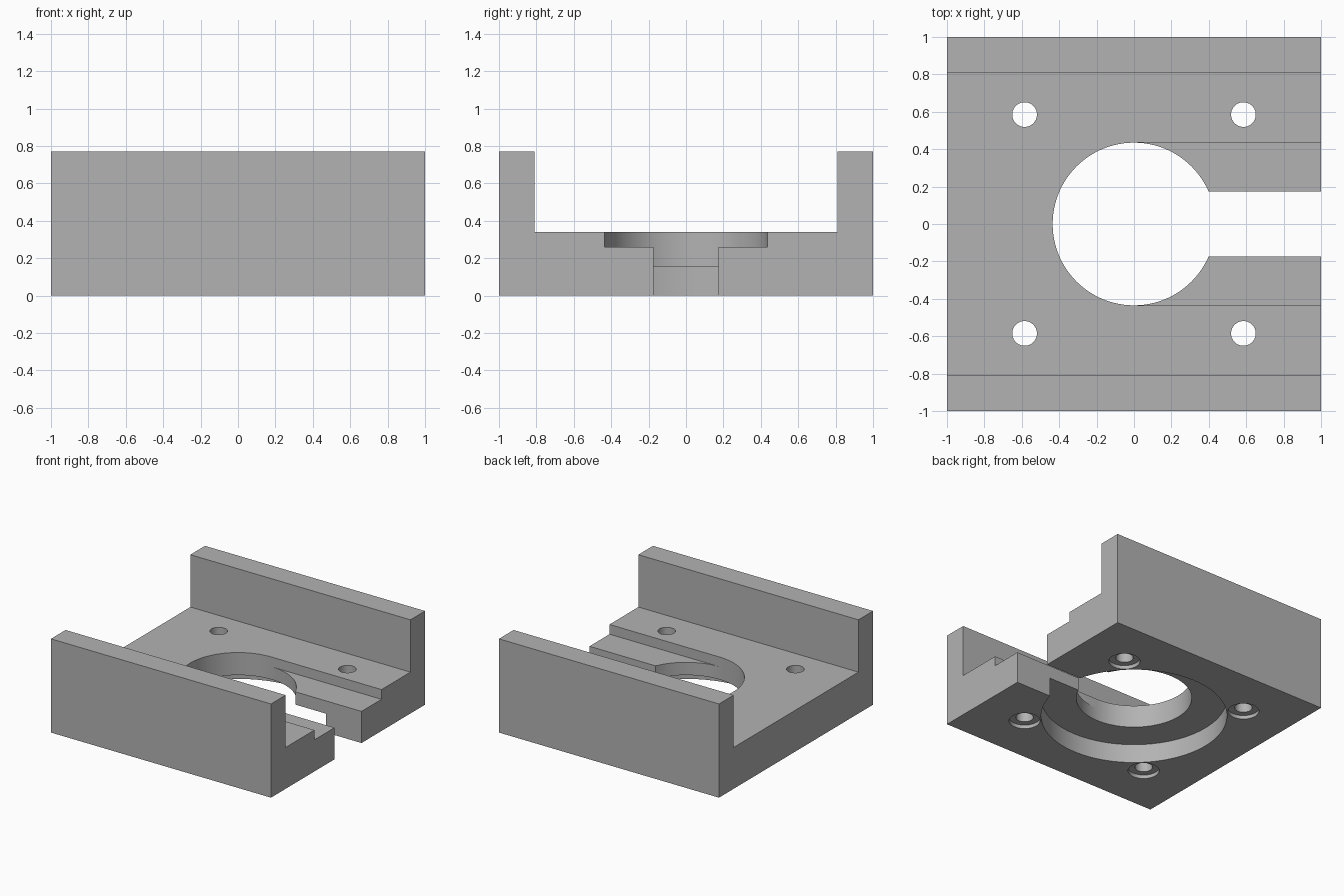
import bpy
import bmesh
from mathutils import Matrix, Vector

default = bpy.data.objects.get("Cube")
if default:
    bpy.data.objects.remove(default, do_unlink=True)

HEIGHT, FLOOR, WALL_IN = 0.77, 0.34, 0.81
BORE_R, GROOVE_Z, SLOT = 0.435, 0.26, 0.175
RECESS_R, RECESS_D = 0.70, 0.155
HOLE_AT, HOLE_R, SINK_R, SINK_D = 0.585, 0.066, 0.117, 0.03

grey = bpy.data.materials.new("plain grey")
grey.use_nodes = True
colour = (0.45, 0.45, 0.45, 1)
grey.diffuse_color = colour
grey.node_tree.nodes["Principled BSDF"].inputs["Base Color"].default_value = colour


def make_object(name, bm):
    mesh = bpy.data.meshes.new(name)
    bm.to_mesh(mesh)
    bm.free()
    mesh.materials.append(grey)
    obj = bpy.data.objects.new(name, mesh)
    bpy.context.collection.objects.link(obj)
    return obj


def box(name, low, high):
    low, high = Vector(low), Vector(high)
    bm = bmesh.new()
    place = Matrix.Translation((low + high) / 2) @ Matrix.Diagonal((high - low).to_4d())
    bmesh.ops.create_cube(bm, size=1, matrix=place)
    return make_object(name, bm)


def cylinder(name, x, y, radius, low, high, sides):
    bm = bmesh.new()
    bmesh.ops.create_cone(bm, cap_ends=True, segments=sides, radius1=radius,
                          radius2=radius, depth=high - low,
                          matrix=Matrix.Translation((x, y, (low + high) / 2)))
    return make_object(name, bm)


# Channel block: floor with two upright side walls, extruded along x
profile = [(-1, 0), (1, 0), (1, HEIGHT), (WALL_IN, HEIGHT), (WALL_IN, FLOOR),
           (-WALL_IN, FLOOR), (-WALL_IN, HEIGHT), (-1, HEIGHT)]
bm = bmesh.new()
face = bm.faces.new([bm.verts.new((-1, y, z)) for y, z in profile])
sweep = bmesh.ops.extrude_face_region(bm, geom=[face])
moved = [v for v in sweep["geom"] if isinstance(v, bmesh.types.BMVert)]
bmesh.ops.translate(bm, verts=moved, vec=(2, 0, 0))
bmesh.ops.recalc_face_normals(bm, faces=bm.faces)
block = make_object("channel_block", bm)

# Cutters: stepped groove, bore, open slot and round recess underneath
cutters = [
    box("groove_cutter", (0, -BORE_R, GROOVE_Z), (1.2, BORE_R, 0.6)),
    cylinder("bore_cutter", 0, 0, BORE_R, -0.2, 0.6, 96),
    box("slot_cutter", (0, -SLOT, -0.2), (1.2, SLOT, 0.6)),
    cylinder("recess_cutter", 0, 0, RECESS_R, -0.2, RECESS_D, 96),
]

# Cutters: four screw holes, each with a shallow counterbore underneath
for x in (-HOLE_AT, HOLE_AT):
    for y in (-HOLE_AT, HOLE_AT):
        cutters.append(cylinder("screw_hole_cutter", x, y, HOLE_R, -0.2, 0.6, 40))
        cutters.append(cylinder("counterbore_cutter", x, y, SINK_R, -0.2, SINK_D, 40))

# Apply every cut in turn
bpy.ops.object.select_all(action="DESELECT")
bpy.context.view_layer.objects.active = block
block.select_set(True)
for cutter in cutters:
    cutter.hide_render = True
    cut = block.modifiers.new(cutter.name, "BOOLEAN")
    cut.operation = "DIFFERENCE"
    cut.solver = "EXACT"
    cut.object = cutter
    bpy.ops.object.modifier_apply(modifier=cut.name)
    bpy.data.objects.remove(cutter, do_unlink=True)

bpy.ops.object.shade_smooth_by_angle(angle=0.5)
